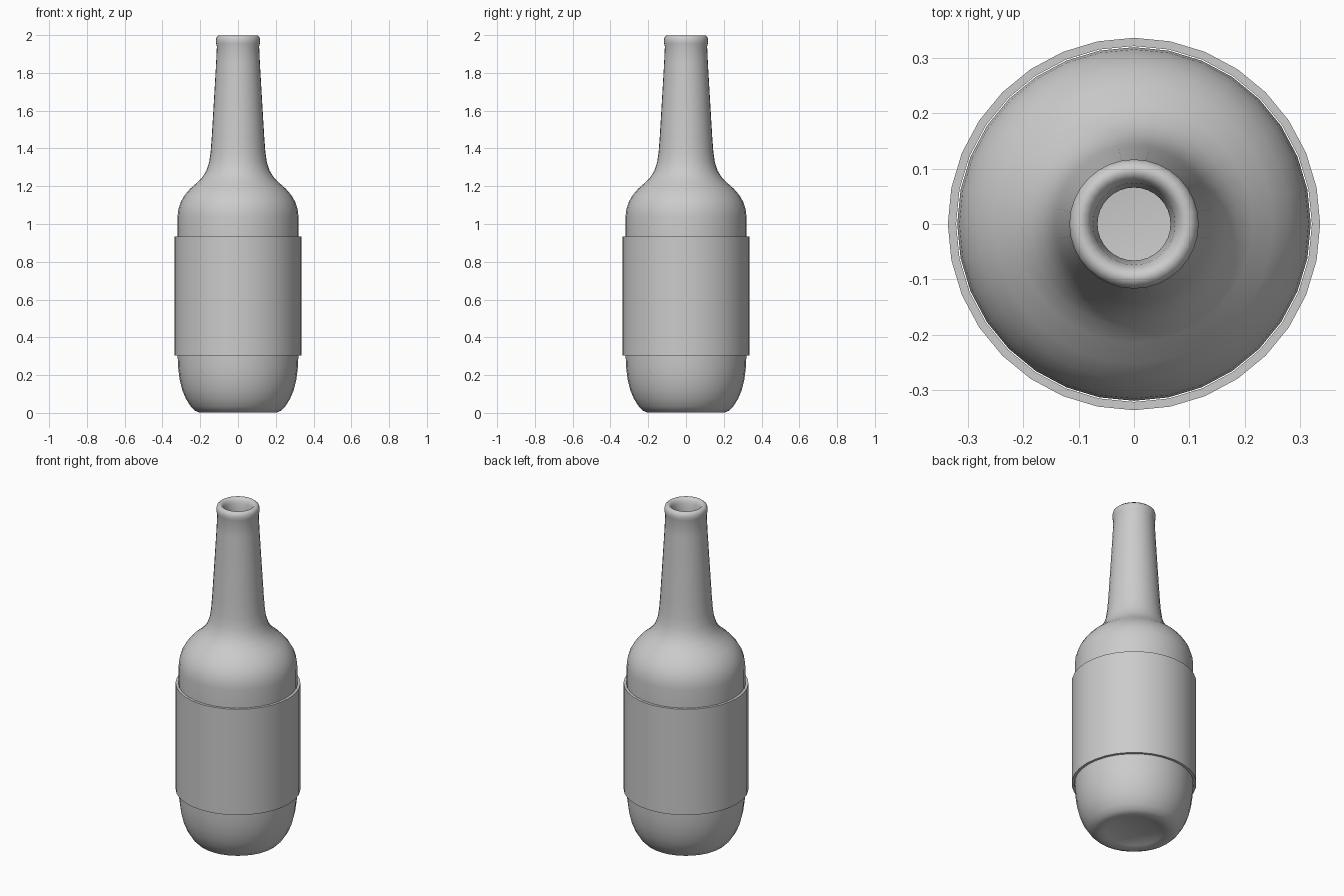
import bpy, bmesh
from math import sin, cos, pi, radians

if "Cube" in bpy.data.objects:
    bpy.data.objects.remove(bpy.data.objects["Cube"])

SIDES = 32


def lathe(name, profile, closed=False, angle=35):
    """Revolve (radius, z) points around z; radius 0 becomes a single pole."""
    bm = bmesh.new()
    rings = []
    for r, z in profile:
        if r == 0:
            rings.append([bm.verts.new((0, 0, z))] * SIDES)
        else:
            rings.append([bm.verts.new((r * cos(2 * pi * i / SIDES), r * sin(2 * pi * i / SIDES), z))
                          for i in range(SIDES)])
    pairs = list(zip(rings, rings[1:]))
    if closed:
        pairs.append((rings[-1], rings[0]))
    for a, b in pairs:
        for i in range(SIDES):
            j = (i + 1) % SIDES
            bm.faces.new(list(dict.fromkeys((a[i], a[j], b[j], b[i]))))
    bmesh.ops.recalc_face_normals(bm, faces=bm.faces)
    mesh = bpy.data.meshes.new(name)
    bm.to_mesh(mesh)
    bm.free()
    obj = bpy.data.objects.new(name, mesh)
    bpy.context.collection.objects.link(obj)
    bpy.context.view_layer.objects.active = obj
    obj.select_set(True)
    bpy.ops.object.shade_smooth_by_angle(angle=radians(angle))
    obj.select_set(False)
    return obj


# Outer skin: shallow base recess, rounded foot, body, shoulder, neck, lip
outer = [(0, 0.025), (0.12, 0.022), (0.155, 0.008), (0.18, 0.001), (0.205, 0.002),
         (0.228, 0.012), (0.25, 0.034), (0.275, 0.073), (0.295, 0.12), (0.309, 0.178),
         (0.317, 0.24), (0.32, 0.31), (0.32, 0.93), (0.32, 1.04), (0.316, 1.077),
         (0.304, 1.115), (0.283, 1.152), (0.252, 1.188), (0.215, 1.22), (0.187, 1.25),
         (0.167, 1.283), (0.153, 1.325), (0.145, 1.38), (0.139, 1.46), (0.127, 1.66),
         (0.116, 1.85), (0.112, 1.94), (0.116, 1.955), (0.117, 1.975), (0.113, 1.99),
         (0.102, 1.999)]
# Inner skin: mouth, bore, cavity and floor
inner = [(0.09, 1.998), (0.08, 1.987), (0.074, 1.97), (0.07, 1.94), (0.066, 1.90),
         (0.075, 1.66), (0.09, 1.42), (0.11, 1.31), (0.155, 1.22), (0.225, 1.15),
         (0.26, 1.09), (0.27, 1.03), (0.27, 0.28), (0.25, 0.15), (0.21, 0.08),
         (0.16, 0.06), (0, 0.06)]
lathe("bottle", outer + inner, angle=60)

# Wrapped sleeve standing slightly proud of the body
lathe("label_sleeve", [(0.322, 0.305), (0.337, 0.305), (0.337, 0.935), (0.322, 0.935)], closed=True)
